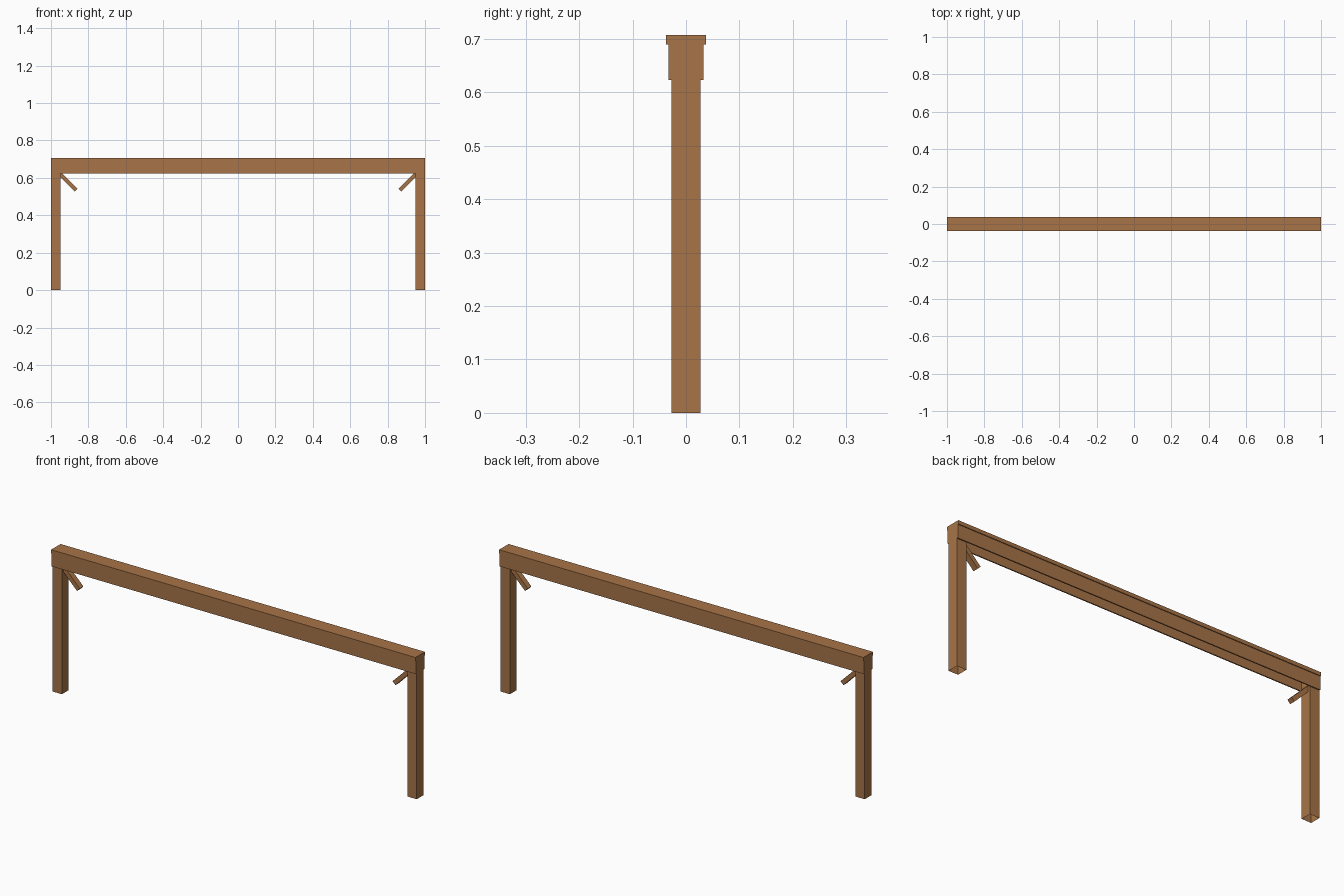
import bpy, bmesh, math
from mathutils import Matrix

if "Cube" in bpy.data.objects:
    bpy.data.objects.remove(bpy.data.objects["Cube"])

wood = bpy.data.materials.new("brown wood")
wood.diffuse_color = (0.39, 0.175, 0.065, 1)
wood.use_nodes = True
wood.node_tree.nodes["Principled BSDF"].inputs["Base Color"].default_value = wood.diffuse_color


def box(name, lo, hi, open_ends=False, matrix=None):
    """Box between two corners; open_ends drops the top and bottom faces."""
    bm = bmesh.new()
    bmesh.ops.create_cube(bm, size=1)
    for v in bm.verts:
        v.co = [lo[i] + (v.co[i] + 0.5) * (hi[i] - lo[i]) for i in range(3)]
    bm.normal_update()
    if open_ends:
        ends = [f for f in bm.faces if abs(f.normal.z) > 0.9]
        bmesh.ops.delete(bm, geom=ends, context='FACES_ONLY')
    if matrix:
        bm.transform(matrix)
    mesh = bpy.data.meshes.new(name)
    bm.to_mesh(mesh)
    bm.free()
    mesh.materials.append(wood)
    ob = bpy.data.objects.new(name, mesh)
    bpy.context.collection.objects.link(ob)
    return ob


TOP, CAP, APRON = 0.707, 0.689, 0.623

# Top board
box("top_board", (-1, -0.037, CAP), (1, 0.037, TOP))

# Thin apron boards on the front and back of the legs
for name, y in (("front_apron", -0.033), ("back_apron", 0.027)):
    box(name, (-1, y, APRON), (1, y + 0.006, CAP))

# Hollow legs and the short diagonal braces at their tops
for name, s in (("left", -1), ("right", 1)):
    x0, x1 = sorted((s * 1.0, s * 0.948))
    box(name + "_leg", (x0, -0.027, 0), (x1, 0.027, CAP), open_ends=True)
    place = (Matrix.Translation((s * 0.866, 0, 0.535))
             @ Matrix.Rotation(s * math.radians(45), 4, 'Y'))
    box(name + "_brace", (-0.011, -0.014, 0), (0.011, 0.014, 0.125), matrix=place)
